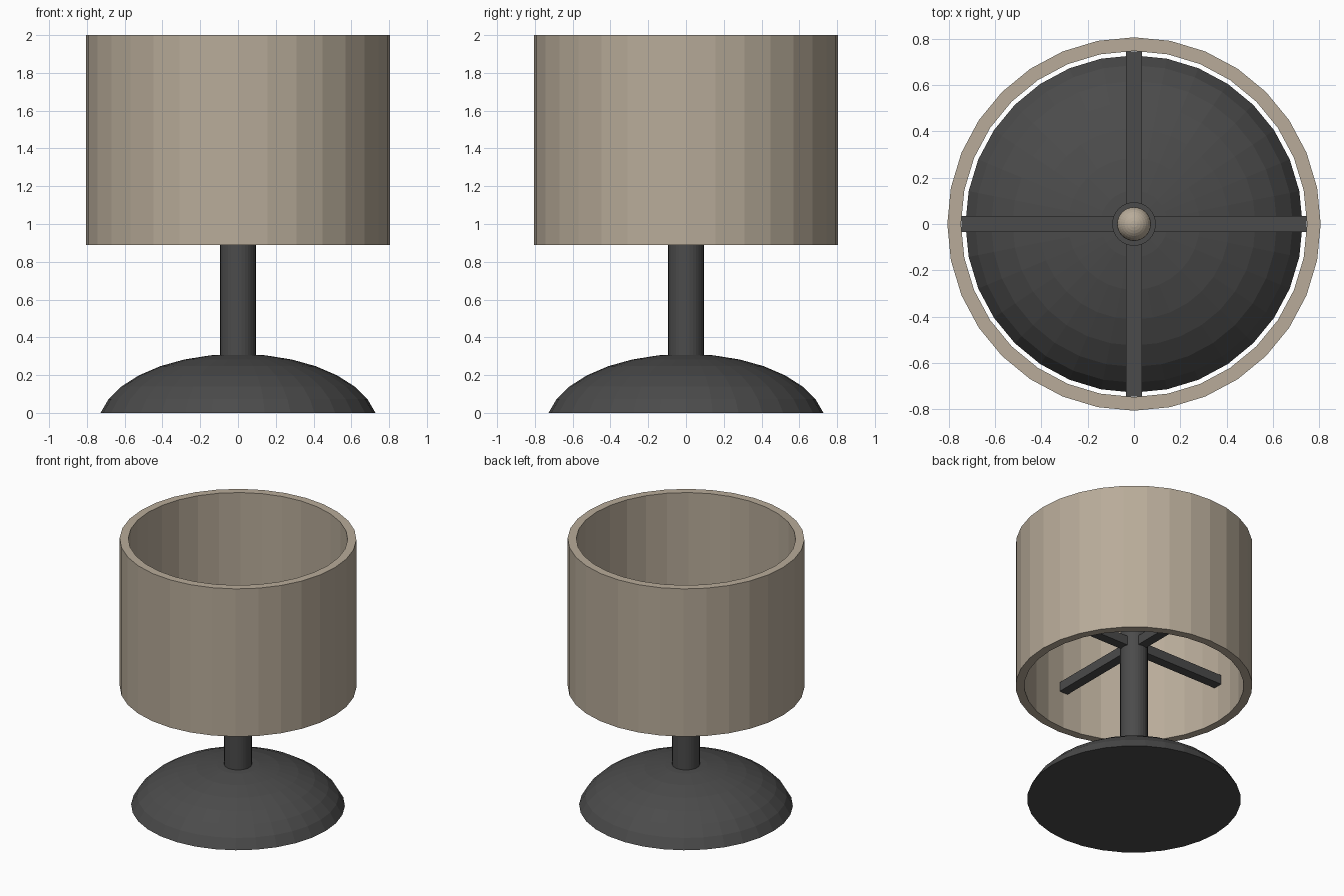
import bpy, bmesh, math

if "Cube" in bpy.data.objects:
    bpy.data.objects.remove(bpy.data.objects["Cube"])

def material(name, rgb):
    m = bpy.data.materials.new(name)
    m.diffuse_color = (*rgb, 1)
    m.use_nodes = True
    m.node_tree.nodes["Principled BSDF"].inputs["Base Color"].default_value = m.diffuse_color
    return m

linen = material("warm linen", (0.48, 0.41, 0.32))
dark = material("dark metal", (0.07, 0.07, 0.07))

def revolve(name, profile, mat, sides=32, closed=False):
    """Spin an (r, z) profile about z; radius 0 gives a pole."""
    bm = bmesh.new()
    rings = []
    for r, z in profile:
        if r == 0:
            rings.append([bm.verts.new((0, 0, z))] * sides)
        else:
            rings.append([bm.verts.new((r * math.cos(2 * math.pi * i / sides),
                                        r * math.sin(2 * math.pi * i / sides), z))
                          for i in range(sides)])
    pairs = list(zip(rings, rings[1:]))
    if closed:
        pairs.append((rings[-1], rings[0]))
    for a, b in pairs:
        for i in range(sides):
            j = (i + 1) % sides
            bm.faces.new(list(dict.fromkeys((a[i], a[j], b[j], b[i]))))
    if not closed:
        # flat caps on open ends
        for ring in (rings[0], rings[-1]):
            if ring[0] is not ring[1]:
                bm.faces.new(ring)
    bmesh.ops.recalc_face_normals(bm, faces=bm.faces)
    me = bpy.data.meshes.new(name)
    bm.to_mesh(me)
    bm.free()
    me.materials.append(mat)
    ob = bpy.data.objects.new(name, me)
    bpy.context.collection.objects.link(ob)
    return ob

# Domed base: flattened sphere cut just above its equator
step = math.pi / 16
dome = [(0.742 * math.sin(k * step), 0.388 * (math.cos(k * step) - math.cos(7 * step)))
        for k in range(7, 0, -1)]
revolve("base", dome + [(0, 0.313)], dark)

# Stem
revolve("stem", [(0.094, 0.28), (0.094, 1.31)], dark)

# Drum shade, open at both ends
revolve("shade", [(0.806, 0.89), (0.806, 2.0), (0.747, 2.0), (0.747, 0.89)], linen, closed=True)

# Crossed bars carrying the shade
for name, size in (("support_bar_x", (1.49, 0.07, 0.07)), ("support_bar_y", (0.07, 1.49, 0.07))):
    bpy.ops.mesh.primitive_cube_add(size=1, location=(0, 0, 1.2))
    bar = bpy.context.object
    bar.name = name
    bar.scale = size
    bar.data.materials.append(dark)

# Bulb
bpy.ops.mesh.primitive_uv_sphere_add(segments=32, ring_count=16, radius=0.073, location=(0, 0, 1.35))
bulb = bpy.context.object
bulb.name = "bulb"
bulb.data.materials.append(linen)
